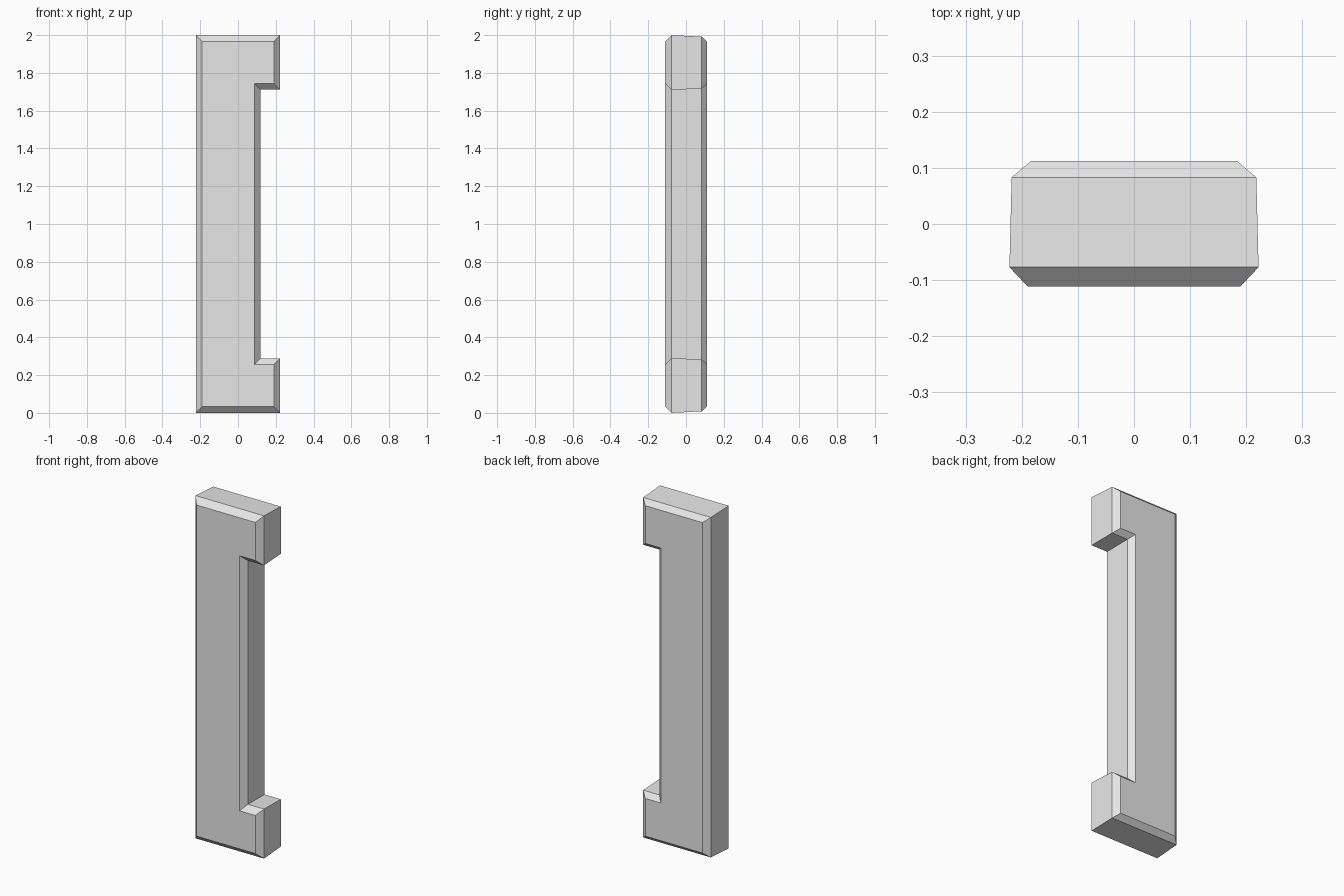
import bpy
import bmesh

default_cube = bpy.data.objects.get("Cube")
if default_cube:
    bpy.data.objects.remove(default_cube, do_unlink=True)

# Single plain grey
GREY = (0.8, 0.8, 0.8, 1.0)
grey = bpy.data.materials.new("light_grey")
grey.use_nodes = True
grey.diffuse_color = GREY
bsdf = next(n for n in grey.node_tree.nodes if n.type == 'BSDF_PRINCIPLED')
bsdf.inputs["Base Color"].default_value = GREY


def bracket_outline(half_width, notch_x, bottom, notch_bottom):
    """C-shaped outline, mirrored about mid height."""
    lower = [(-half_width, bottom), (half_width, bottom),
             (half_width, notch_bottom), (notch_x, notch_bottom)]
    return lower + [(x, 2 - z) for x, z in reversed(lower)]


# Depth layers from front to back: y, half width, notch x, bottom z, notch floor z
layers = [
    (-0.111, 0.190, 0.088, 0.034, 0.256),
    (-0.077, 0.222, 0.118, 0.000, 0.289),
    (0.083, 0.218, 0.114, 0.008, 0.284),
    (0.112, 0.184, 0.084, 0.036, 0.256),
]

# Bracket body: loft the outline through the layers and cap both ends
bm = bmesh.new()
rings = [[bm.verts.new((x, y, z)) for x, z in bracket_outline(*dims)]
         for y, *dims in layers]
for front, back in zip(rings, rings[1:]):
    for i in range(len(front)):
        j = (i + 1) % len(front)
        bm.faces.new((front[i], back[i], back[j], front[j]))
bm.faces.new(rings[0])
bm.faces.new(reversed(rings[-1]))
bmesh.ops.recalc_face_normals(bm, faces=bm.faces)

mesh = bpy.data.meshes.new("bracket_bar")
bm.to_mesh(mesh)
bm.free()
mesh.materials.append(grey)
bar = bpy.data.objects.new("bracket_bar", mesh)
bpy.context.collection.objects.link(bar)
